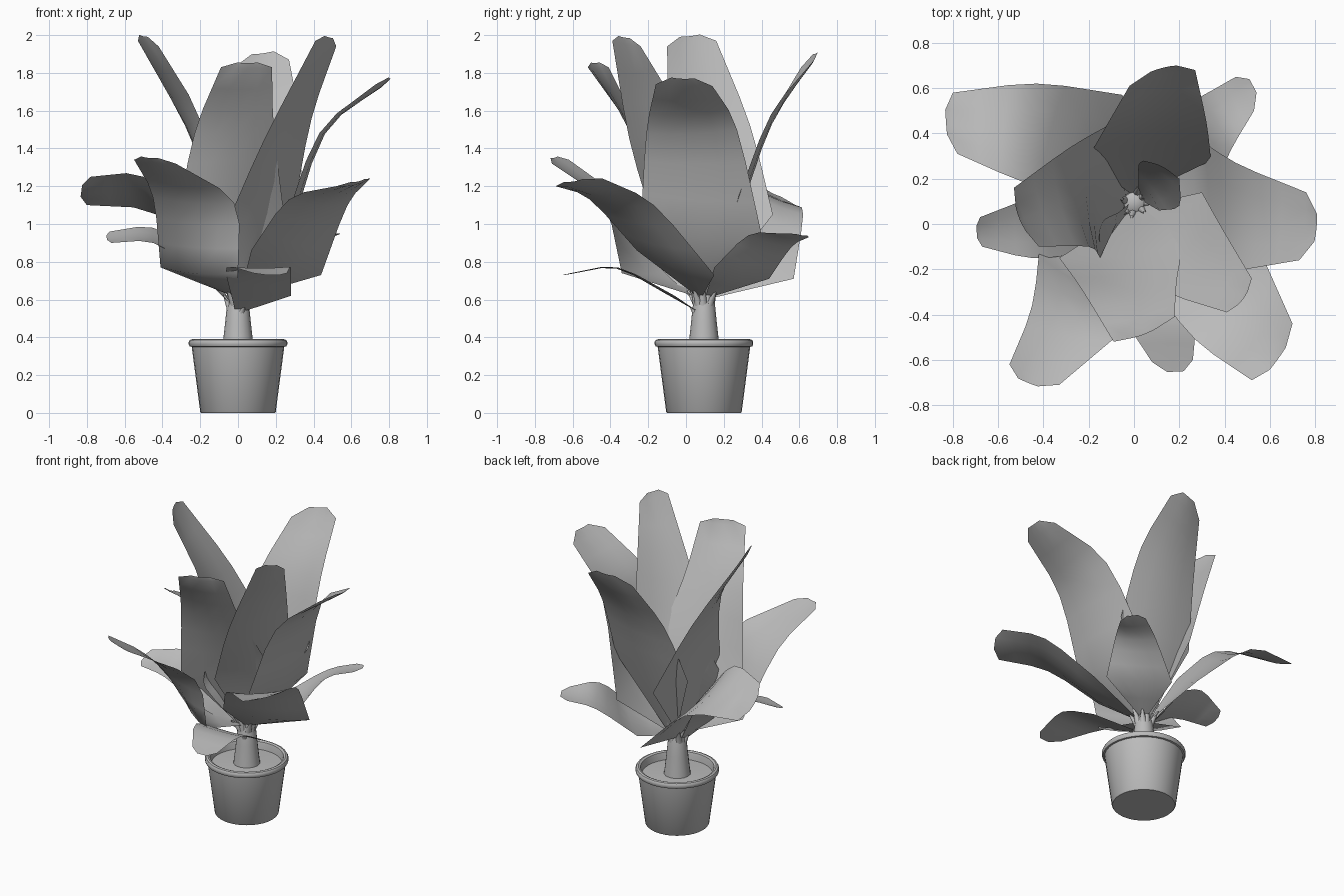
import bpy, bmesh, math
from mathutils import Vector

cube = bpy.data.objects.get("Cube")
if cube:
    bpy.data.objects.remove(cube, do_unlink=True)

grey = bpy.data.materials.new("plain_grey")
grey.use_nodes = True
grey.diffuse_color = (0.5, 0.5, 0.5, 1)
grey.node_tree.nodes["Principled BSDF"].inputs["Base Color"].default_value = (0.5, 0.5, 0.5, 1)

AXIS = Vector((0, 0.095, 0))


def finish(name, bm, angle):
    mesh = bpy.data.meshes.new(name)
    bm.to_mesh(mesh)
    bm.free()
    mesh.materials.append(grey)
    obj = bpy.data.objects.new(name, mesh)
    bpy.context.collection.objects.link(obj)
    bpy.ops.object.select_all(action="DESELECT")
    obj.select_set(True)
    bpy.context.view_layer.objects.active = obj
    bpy.ops.object.shade_smooth_by_angle(angle=math.radians(angle))


def lathe(name, profile, sides=32):
    """Spin a radius/height profile around the plant's axis."""
    bm = bmesh.new()
    verts = [bm.verts.new(AXIS + Vector((r, 0, z))) for r, z in profile]
    edges = [bm.edges.new(pair) for pair in zip(verts, verts[1:])]
    bmesh.ops.spin(bm, geom=verts + edges, cent=AXIS, axis=(0, 0, 1),
                   angle=math.tau, steps=sides, use_merge=True)
    bmesh.ops.remove_doubles(bm, verts=bm.verts, dist=0.0005)
    bmesh.ops.recalc_face_normals(bm, faces=bm.faces)
    finish(name, bm, 40)


def curve_through(points, steps=3):
    """Catmull-Rom samples through the given points."""
    pts = [2 * points[0] - points[1]] + points + [2 * points[-1] - points[-2]]
    out = []
    for a, b, c, d in zip(pts, pts[1:], pts[2:], pts[3:]):
        for i in range(steps):
            t = i / steps
            out.append(0.5 * (2 * b + (c - a) * t + (2 * a - 5 * b + 4 * c - d) * t ** 2
                              + (3 * b - a - 3 * c + d) * t ** 3))
    return out + [points[-1]]


def stalk(name, path, radii, sides=8):
    """Tapered tube that joins a leaf to the trunk."""
    bm = bmesh.new()
    rings = []
    for p, r in zip(path, radii):
        rings.append([bm.verts.new(p + r * Vector((math.cos(a), math.sin(a), 0)))
                      for a in (math.tau * k / sides for k in range(sides))])
    for low, high in zip(rings, rings[1:]):
        for k in range(sides):
            n = (k + 1) % sides
            bm.faces.new((low[k], low[n], high[n], high[k]))
    finish(name, bm, 60)


def leaf(name, left, right, root=0.62, tip=0.05, cup=0.05):
    """Blade between two edges, each given as shoulder, middle and tip corner."""
    left, right = [[Vector(p) for p in edge] for edge in (left, right)]
    reach = (left[1] + right[1]) / 2 - AXIS
    out = Vector((reach.x, reach.y, 0)).normalized()
    base = AXIS + out * 0.04 + Vector((0, 0, root))
    side = (right[0] - left[0]).normalized() * 0.025
    # straight taper from the foot to the shoulders, then curved edges
    foot = [(base - side, base + side)]
    foot.append(((base - side).lerp(left[0], 0.5), (base + side).lerp(right[0], 0.5)))
    rows = foot + list(zip(curve_through(left), curve_through(right)))
    # blunt point beyond the tip corners
    (pl, pr), (el, er) = rows[-2:]
    push = ((el + er) - (pl + pr)).normalized() * tip
    rows.append((el.lerp(er, 0.3) + push, el.lerp(er, 0.7) + push))
    bm = bmesh.new()
    grid = []
    for i, (l, r) in enumerate(rows):
        a, b = rows[max(i - 1, 0)], rows[min(i + 1, len(rows) - 1)]
        along = (b[0] + b[1]) - (a[0] + a[1])
        normal = along.cross(r - l).normalized()
        if normal.dot(Vector((-out.x, -out.y, 0.6))) < 0:
            normal.negate()
        depth = cup * (r - l).length
        grid.append([bm.verts.new(l.lerp(r, u) - normal * depth * 4 * u * (1 - u))
                     for u in (0, 0.25, 0.5, 0.75, 1)])
    for near, far in zip(grid, grid[1:]):
        for k in range(4):
            bm.faces.new((near[k], far[k], far[k + 1], near[k + 1]))
    bmesh.ops.recalc_face_normals(bm, faces=bm.faces)
    finish(name, bm, 80)
    start = AXIS + out * 0.02 + Vector((0, 0, 0.48))
    end = base.lerp((left[0] + right[0]) / 2, 0.2)
    stalk(name + "_stalk", [start, start.lerp(base, 0.6), end], (0.045, 0.026, 0.006))


# pot, soil and trunk
lathe("pot", [(0, 0), (0.195, 0), (0.2, 0.006), (0.245, 0.35), (0.256, 0.352), (0.261, 0.362),
              (0.261, 0.376), (0.255, 0.386), (0.243, 0.39), (0.23, 0.384), (0.226, 0.37),
              (0.218, 0.3)])
lathe("soil", [(0.222, 0.335), (0.12, 0.34), (0, 0.345)])
lathe("trunk", [(0.085, 0.33), (0.078, 0.39), (0.068, 0.48), (0.06, 0.56), (0.045, 0.63), (0, 0.66)], 16)

# tall upright leaves
leaf("tall_right_leaf",
     [(-0.15, -0.15, 1.1), (-0.2, -0.1, 1.55), (-0.42, -0.1, 1.94)],
     [(-0.07, 0.46, 1.05), (-0.28, 0.34, 1.52), (-0.53, 0.16, 1.97)])
leaf("tall_left_leaf",
     [(-0.06, -0.17, 1.0), (0.14, -0.3, 1.45), (0.41, -0.39, 1.97)],
     [(0.3, 0.14, 1.1), (0.39, -0.02, 1.56), (0.52, -0.24, 1.94)], tip=0.04)
leaf("tall_back_leaf",
     [(-0.21, 0.28, 1.1), (-0.13, 0.42, 1.5), (-0.02, 0.61, 1.83)],
     [(0.34, 0.28, 1.15), (0.32, 0.45, 1.58), (0.27, 0.68, 1.87)], tip=0.07)
leaf("tall_front_leaf",
     [(-0.33, -0.15, 0.98), (-0.23, -0.29, 1.48), (-0.09, -0.52, 1.83)],
     [(0.24, 0.02, 1.08), (0.19, -0.24, 1.5), (0.18, -0.41, 1.83)], tip=0.03)
leaf("tall_side_leaf",
     [(0.24, -0.24, 0.98), (0.43, -0.21, 1.48), (0.73, -0.16, 1.74)],
     [(0.24, 0.41, 0.9), (0.45, 0.27, 1.5), (0.76, 0.14, 1.73)], tip=0.07)

# broad arching leaves
leaf("broad_front_right_leaf",
     [(-0.41, -0.03, 0.77), (-0.45, -0.36, 1.14), (-0.55, -0.62, 1.34)],
     [(0.0, -0.34, 0.74), (-0.02, -0.44, 1.11), (-0.33, -0.71, 1.32)])
leaf("broad_front_left_leaf",
     [(0.07, -0.26, 0.86), (0.27, -0.51, 1.13), (0.52, -0.69, 1.2)],
     [(0.44, 0.15, 0.73), (0.58, -0.17, 1.1), (0.7, -0.44, 1.24)], tip=0.04)
leaf("broad_back_right_leaf",
     [(-0.25, 0.12, 0.99), (-0.5, 0.19, 1.25), (-0.78, 0.31, 1.25)],
     [(-0.05, 0.57, 0.71), (-0.43, 0.62, 1.05), (-0.8, 0.58, 1.1)], tip=0.04)

# low drooping leaves
leaf("low_back_left_leaf",
     [(0.06, 0.44, 0.71), (0.29, 0.56, 0.88), (0.45, 0.65, 0.93)],
     [(0.35, 0.15, 0.77), (0.43, 0.33, 0.94), (0.53, 0.5, 0.95)])
leaf("low_right_leaf",
     [(-0.22, -0.13, 0.76), (-0.45, -0.15, 0.9), (-0.67, -0.1, 0.9)],
     [(-0.2, 0.22, 0.84), (-0.45, 0.12, 0.98), (-0.68, 0.03, 0.96)], root=0.58, tip=0.02)
leaf("low_front_leaf",
     [(-0.04, -0.12, 0.64), (-0.06, -0.37, 0.77), (0.08, -0.61, 0.74)],
     [(0.28, -0.06, 0.62), (0.28, -0.36, 0.77), (0.26, -0.6, 0.74)], root=0.54, cup=0.02)

# young leaves at the centre
leaf("young_left_leaf",
     [(0.02, 0.2, 0.9), (0.02, 0.26, 1.12), (0.04, 0.28, 1.28)],
     [(0.11, 0.06, 0.9), (0.2, 0.08, 1.12), (0.2, 0.2, 1.3)], tip=0.03)
leaf("young_right_leaf",
     [(-0.07, 0.05, 0.85), (-0.13, 0.02, 1.0), (-0.15, -0.02, 1.18)],
     [(-0.11, -0.1, 0.82), (-0.16, -0.15, 0.95), (-0.15, -0.07, 1.12)], tip=0.03)
